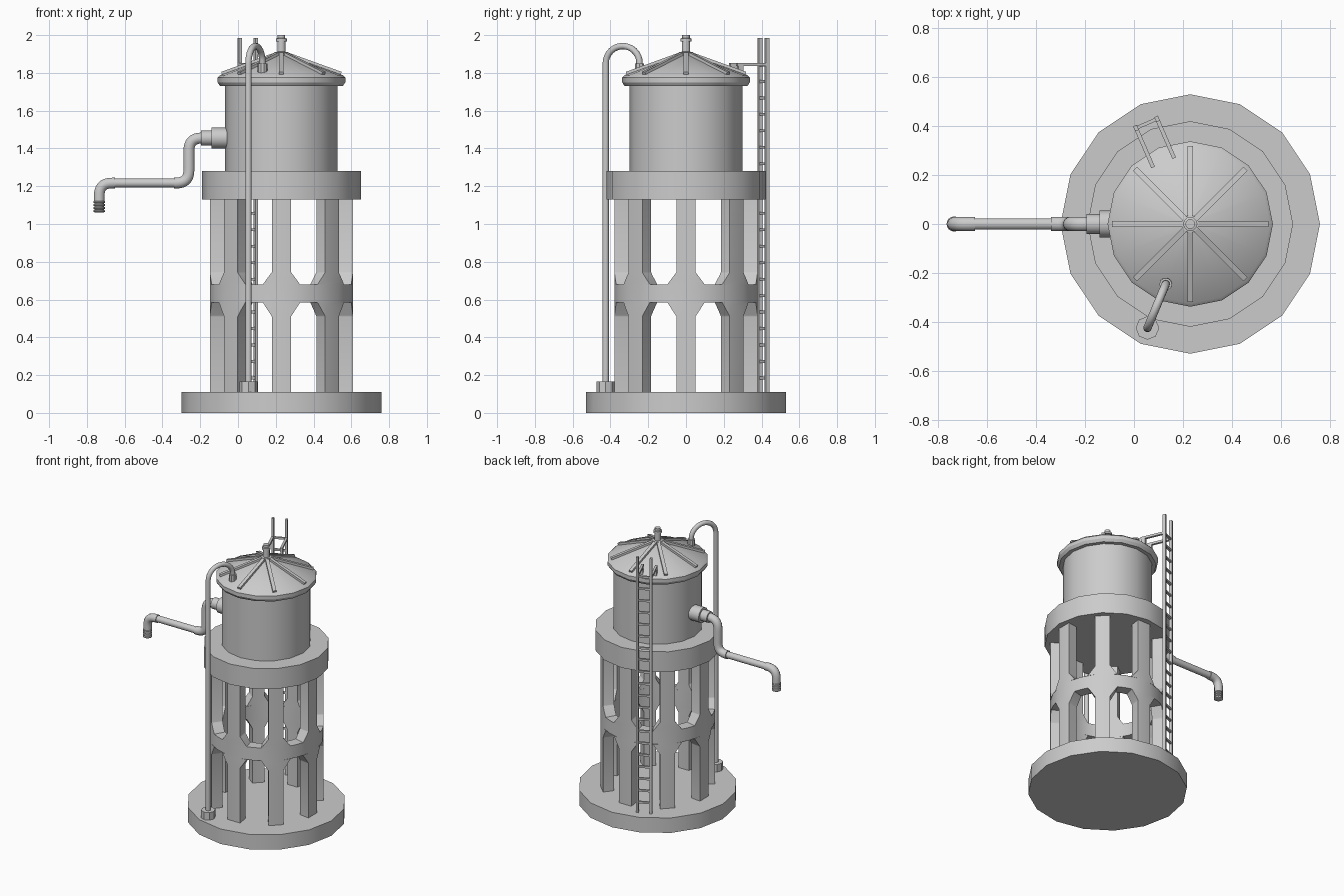
import bpy, bmesh, math
from mathutils import Vector, Matrix

cube = bpy.data.objects.get("Cube")
if cube:
    bpy.data.objects.remove(cube)

GREY = (0.6, 0.6, 0.6, 1)
mat = bpy.data.materials.new("light grey")
mat.use_nodes = True
mat.diffuse_color = GREY
mat.node_tree.nodes["Principled BSDF"].inputs["Base Color"].default_value = GREY

CX = 0.23                      # tower axis
AXIS = Vector((CX, 0, 0))


def finish(name, bm, angle=32):
    bmesh.ops.recalc_face_normals(bm, faces=bm.faces)
    me = bpy.data.meshes.new(name)
    bm.to_mesh(me)
    bm.free()
    me.materials.append(mat)
    ob = bpy.data.objects.new(name, me)
    bpy.context.collection.objects.link(ob)
    bpy.ops.object.select_all(action='DESELECT')
    ob.select_set(True)
    bpy.context.view_layer.objects.active = ob
    bpy.ops.object.shade_smooth_by_angle(angle=math.radians(angle))
    return ob


def lathe(name, profile, origin=AXIS, direction=(0, 0, 1), sides=16):
    """Closed solid from (radius, height) pairs around a direction."""
    bm = bmesh.new()
    rot = Vector((0, 0, 1)).rotation_difference(Vector(direction)).to_matrix()
    rings = []
    for r, h in profile:
        angles = [2 * math.pi * i / sides for i in range(sides)]
        rings.append([bm.verts.new(Vector(origin) + rot @ Vector((r * math.cos(a), r * math.sin(a), h)))
                      for a in angles])
    for a, b in zip(rings, rings[1:]):
        for i in range(sides):
            j = (i + 1) % sides
            bm.faces.new((a[i], a[j], b[j], b[i]))
    bm.faces.new(rings[0])
    bm.faces.new(rings[-1])
    return finish(name, bm)


def rounded(points, radius, steps=8):
    """Path with its inner corners replaced by smooth bends."""
    pts = [Vector(p) for p in points]
    out = [pts[0]]
    for a, p, b in zip(pts, pts[1:], pts[2:]):
        s = p + (a - p).normalized() * radius
        e = p + (b - p).normalized() * radius
        for i in range(steps + 1):
            t = i / steps
            w = 1.1 * t * (1 - t) * 2          # slightly fuller than a parabola
            out.append((s * (1 - t) ** 2 + e * t ** 2 + p * w) / ((1 - t) ** 2 + t ** 2 + w))
    return out + [pts[-1]]


def tube(name, path, radius, sides=12):
    bm = bmesh.new()
    path = [Vector(p) for p in path]
    normal, prev, last = None, None, None
    for i, p in enumerate(path):
        d = (path[min(i + 1, len(path) - 1)] - path[max(i - 1, 0)]).normalized()
        if normal is None:
            normal = d.orthogonal().normalized()
        else:
            normal = last.rotation_difference(d) @ normal
        last = d
        side = d.cross(normal)
        ring = [bm.verts.new(p + radius * (normal * math.cos(a) + side * math.sin(a)))
                for a in (2 * math.pi * k / sides for k in range(sides))]
        if prev:
            for k in range(sides):
                j = (k + 1) % sides
                bm.faces.new((prev[k], prev[j], ring[j], ring[k]))
        else:
            bm.faces.new(ring)
        prev = ring
    bm.faces.new(prev)
    return finish(name, bm, 50)


def beam(bm, a, b, width, depth, across):
    """Rectangular bar from a to b; width runs along the across direction."""
    a, b = Vector(a), Vector(b)
    d = (b - a).normalized()
    x = Vector(across).normalized()
    m = Matrix((x, d.cross(x), d)).transposed().to_4x4()
    m.translation = (a + b) / 2
    bmesh.ops.create_cube(bm, size=1, matrix=m @ Matrix.Diagonal((width, depth, (b - a).length, 1)))


# Round masonry and tank
lathe("base_slab", [(0.53, 0), (0.53, 0.11)])
lathe("platform_ring", [(0.42, 1.13), (0.42, 1.28)])
lathe("tank", [(0.298, 1.28), (0.298, 1.74)])
lathe("roof", [(0.295, 1.73), (0.325, 1.73), (0.338, 1.75), (0.338, 1.775),
               (0.325, 1.788), (0.03, 1.895)])
lathe("finial", [(0.036, 1.88), (0.036, 1.91), (0.022, 1.912), (0.022, 1.965),
                 (0.029, 1.967), (0.029, 1.982), (0.02, 1.984), (0.02, 2.0)], sides=12)

# Roof ribs
bm = bmesh.new()
for k in range(8):
    a = k * math.pi / 4
    out = Vector((math.cos(a), math.sin(a), 0))
    beam(bm, AXIS + out * 0.03 + Vector((0, 0, 1.897)), AXIS + out * 0.315 + Vector((0, 0, 1.794)),
         0.024, 0.024, (-out.y, out.x, 0))
finish("roof_ribs", bm)

# Arcade: eight piers that flare into a shared middle beam
W0, WB, FILLET = 0.132, math.pi / 8, 0.13
LOW, HIGH = 0.585, 0.68


def flare(z, drop):
    steps = 6
    return [(z - drop * math.cos(t), W0 + FILLET * (1 - math.cos(math.asin(math.sin(t)))))
            for t in (math.pi / 2 * i / steps for i in range(steps + 1))]


levels = [(0.1, W0)] + flare(LOW, 0.075) + [(LOW, WB), (HIGH, WB)] + flare(HIGH, -0.065)[::-1] + [(1.14, W0)]
bm = bmesh.new()
for k in range(8):
    mid = k * math.pi / 4
    prev = None
    for n, (z, w) in enumerate(levels):
        w = max(w, W0 + 0.002)
        ring = [bm.verts.new((CX + r * math.cos(mid + a), r * math.sin(mid + a), z))
                for r, offs in ((0.382, (-w, -W0, W0, w)), (0.305, (w, W0, -W0, -w))) for a in offs]
        if prev:
            for i in range(8):
                j = (i + 1) % 8
                if i == 3 or i == 7:           # pier sides, open where the beam carries on
                    if levels[n - 1][1] == WB and w == WB:
                        continue
                bm.faces.new((prev[i], prev[j], ring[j], ring[i]))
        prev = ring
bmesh.ops.remove_doubles(bm, verts=bm.verts, dist=0.0003)
finish("arcade", bm)

# Ladder with its roof brackets
ang = math.radians(113.5)
out = Vector((math.cos(ang), math.sin(ang), 0))
side = Vector((-out.y, out.x, 0))
foot = AXIS + out * 0.448
up = Vector((0, 0, 1))
bm = bmesh.new()
for s in (-0.047, 0.047):
    rail = foot + side * s
    beam(bm, rail + up * 0.11, rail + up * 1.985, 0.016, 0.022, side)
    end = rail - out * 0.175
    beam(bm, rail + up * 1.845, end + up * 1.845, 0.016, 0.016, side)
    post = end + out * 0.02
    beam(bm, post + up * 1.79, post + up * 1.845, 0.016, 0.03, side)
for i in range(20):
    z = up * (0.185 + i * 0.0872)
    beam(bm, foot - side * 0.047 + z, foot + side * 0.047 + z, 0.014, 0.014, out)
finish("ladder", bm)

# Fill pipe that hooks over the roof
a, b = Vector((0.055, -0.425, 0)), Vector((0.13, -0.245, 0))
arc = []
for i in range(15):
    t = math.pi * 0.93 * i / 14
    arc.append(a.lerp(b, 0.5 - 0.5 * math.cos(t)) + up * (1.85 + 0.092 * math.sin(t)))
tip = b + up * 1.805
tube("fill_pipe", [a + up * 0.11] + arc + [tip], 0.017)
top = arc[-1]
lathe("fill_pipe_collar", [(0.026, -0.03), (0.026, 0.045)], tip, (top - tip).normalized(), 10)
lathe("fill_pipe_foot", [(0.048, 0.11), (0.048, 0.165)], a, sides=8)

# Water spout
Z1, Z2, XD, XE = 1.455, 1.217, -0.26, -0.735
lathe("spout_flange", [(0.055, 0), (0.055, 0.085)], (-0.14, 0, Z1), (1, 0, 0))
lathe("spout_sleeve", [(0.04, 0), (0.04, 0.07)], (-0.195, 0, Z1), (1, 0, 0))
tube("spout_upper_bend", rounded([(-0.18, 0, Z1), (XD, 0, Z1), (XD, 0, 1.3)], 0.07), 0.03)
tube("spout_lower_bend", rounded([(XD, 0, 1.3), (XD, 0, Z2), (-0.34, 0, Z2)], 0.07), 0.03)
tube("spout_arm", [(-0.33, 0, Z2), (-0.66, 0, Z2)], 0.024)
tube("spout_end_bend", rounded([(-0.65, 0, Z2), (XE, 0, Z2), (XE, 0, 1.12)], 0.07), 0.029)
rings = []
for i in range(4):
    z = 1.062 + i * 0.016
    rings += [(0.025, z), (0.031, z + 0.003), (0.031, z + 0.01), (0.025, z + 0.013)]
lathe("spout_nozzle", rings + [(0.025, 1.13)], (XE, 0, 0))
